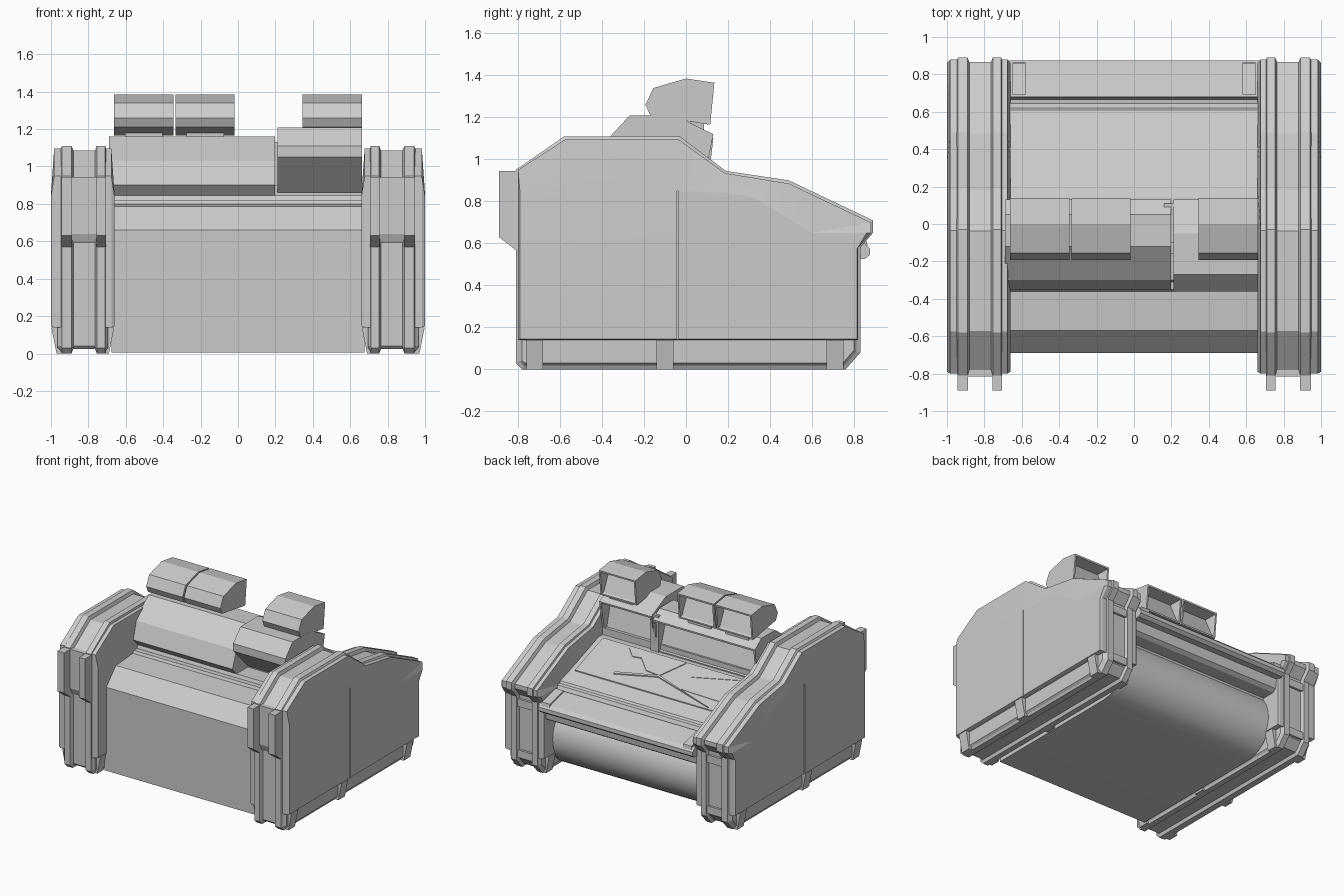
import bpy, bmesh, math
from mathutils import Vector

cube = bpy.data.objects.get("Cube")
if cube:
    bpy.data.objects.remove(cube)

grey = bpy.data.materials.new("light_grey")
grey.use_nodes = True
grey.diffuse_color = (0.6, 0.6, 0.6, 1)
grey.node_tree.nodes["Principled BSDF"].inputs["Base Color"].default_value = (0.6, 0.6, 0.6, 1)


def make(name, bm, mirror=False):
    bmesh.ops.recalc_face_normals(bm, faces=bm.faces)
    mesh = bpy.data.meshes.new(name)
    bm.to_mesh(mesh)
    bm.free()
    mesh.materials.append(grey)
    ob = bpy.data.objects.new(name, mesh)
    bpy.context.collection.objects.link(ob)
    if mirror:
        ob.modifiers.new("Mirror", 'MIRROR')
    return ob


def smooth(ob, degrees):
    bpy.context.view_layer.objects.active = ob
    ob.select_set(True)
    bpy.ops.object.shade_smooth_by_angle(angle=math.radians(degrees))
    ob.select_set(False)


def loft(bm, sections):
    """Join equal-length rings of points and cap both ends."""
    rings = [[bm.verts.new(p) for p in s] for s in sections]
    for a, b in zip(rings, rings[1:]):
        for i in range(len(a)):
            j = (i + 1) % len(a)
            bm.faces.new((a[i], a[j], b[j], b[i]))
    bm.faces.new(rings[0])
    bm.faces.new(rings[-1][::-1])


def ring(x, profile):
    return [(x, y, z) for y, z in profile]


def prism(bm, x0, x1, profile):
    loft(bm, [ring(x0, profile), ring(x1, profile)])


def box(bm, x0, x1, y0, y1, z0, z1):
    prism(bm, x0, x1, [(y0, z0), (y0, z1), (y1, z1), (y1, z0)])


def inset(profile, d):
    """Mitred inward offset of a clockwise (y, z) outline."""
    out = []
    n = len(profile)
    for i in range(n):
        p, a, b = (Vector(profile[k % n]) for k in (i, i - 1, i + 1))
        e, f = (p - a).normalized(), (b - p).normalized()
        n1, n2 = Vector((e.y, -e.x)), Vector((f.y, -f.x))
        m = n1 + n2
        out.append(tuple(p + m * (d / (1 + n1.dot(n2)))))
    return out


# Side cabinets: ribbed core
outline = [(-0.78, 0), (-0.81, 0.03), (-0.81, 0.95), (-0.58, 1.11), (-0.03, 1.11),
           (0.19, 0.945), (0.49, 0.9), (0.89, 0.71), (0.89, 0.65),
           (0.83, 0.58), (0.83, 0.08), (0.76, 0)]
steps = [(0.695, 0.03), (0.705, 0.018), (0.71, 0), (0.755, 0), (0.765, 0.025),
         (0.88, 0.025), (0.89, 0), (0.94, 0), (0.95, 0.018), (0.965, 0.03)]
bm = bmesh.new()
loft(bm, [ring(x, inset(outline, d)) for x, d in steps])
make("side_core", bm, True)

# Bulged cladding on both faces of each cabinet
edge = [(-0.8, 0.14), (-0.8, 0.95), (-0.575, 1.095), (-0.035, 1.095), (0.185, 0.935),
        (0.49, 0.885), (0.88, 0.7), (0.88, 0.65), (0.82, 0.58), (0.82, 0.14)]
bulge = [(-0.79, 0.145), (-0.79, 0.84), (-0.57, 0.85), (-0.04, 0.85), (0.18, 0.84),
         (0.32, 0.82), (0.6, 0.65), (0.86, 0.65), (0.815, 0.575), (0.815, 0.145)]
MID = 0.83
seam = bmesh.new()
box(seam, 0.992, 1.1, -0.044, -0.036, 0.14, 0.85)
cutter = make("seam_cutter", seam)
cutter.hide_render = True
cutter.hide_viewport = True
for s, label in ((1, "outer"), (-1, "inner")):
    bm = bmesh.new()
    loft(bm, [ring(MID + s * 0.115, edge), ring(MID + s * 0.153, edge),
              ring(MID + s * 0.17, bulge)])
    panel = make(label + "_side_panel", bm)
    smooth(panel, 6)
    if s > 0:
        cut = panel.modifiers.new("Seam", 'BOOLEAN')
        cut.operation = 'DIFFERENCE'
        cut.object = cutter
    panel.modifiers.new("Mirror", 'MIRROR')

# Wedge feet along the bottom edge
bm = bmesh.new()
for y in (-0.72, -0.1, 0.71):
    for s in (1, -1):
        foot = [(0.1, 0), (0.14, 0), (0.168, 0.14), (0.1, 0.14)]
        loft(bm, [[(MID + s * u, yy, z) for u, z in foot] for yy in (y - 0.04, y + 0.04)])
make("side_feet", bm, True)

# Raised blocks on the cabinet fronts and bars across the rear channel
bm = bmesh.new()
for x0, x1, y, drop in ((0.705, 0.757, -0.89, 0), (0.887, 0.945, -0.89, 0), (0.75, 0.89, -0.815, 0.02)):
    prism(bm, x0, x1, [(-0.78, 0.57 + drop), (y * 0.25 - 0.59, 0.57 + drop), (y, 0.63 + drop / 2),
                       (y, 0.945), (-0.78, 0.945)])
make("front_blocks", bm, True)
bm = bmesh.new()
for z in (0.1, 0.5):
    box(bm, 0.755, 0.895, 0.78, 0.822, z, z + 0.06)
make("rear_bars", bm, True)

# Central body with a rolled rear face
arc = [(0.46 + 0.25 * math.sin(t), 0.255 - 0.25 * math.cos(t))
       for t in (math.radians(a) for a in range(0, 131, 10))]
body = [(-0.69, 0.005), (-0.69, 0.66), (-0.57, 0.785), (-0.36, 0.8), (-0.35, 0.82),
        (-0.31, 0.82), (-0.3, 0.845), (0.14, 0.845), (0.61, 0.68), (0.62, 0.665),
        (0.645, 0.66), (0.665, 0.62), (0.665, 0.45)] + arc[::-1]
bm = bmesh.new()
prism(bm, -0.675, 0.675, body)
smooth(make("console_body", bm), 15)

# Wrist rest with a back lip and corner blocks
bm = bmesh.new()
rest = [(0.65, 0.43), (0.68, 0.645), (0.85, 0.6), (0.875, 0.575), (0.875, 0.545),
        (0.85, 0.525), (0.8, 0.525), (0.79, 0.45), (0.76, 0.43)]
prism(bm, -0.67, 0.67, rest)
make("wrist_rest", bm)
bm = bmesh.new()
prism(bm, 0.58, 0.65, [(0.69, 0.6), (0.69, 0.655), (0.86, 0.612), (0.87, 0.56)])
make("wrist_rest_corners", bm, True)


# Control surface: thin plates lying on the sloping desk
def desk_z(y):
    return 0.845 - (y - 0.14) * 0.165 / 0.47


def plate(name, points, lift):
    bm = bmesh.new()
    loft(bm, [[(x, y, desk_z(y) + lift - d) for x, y in points] for d in (0.009, 0)])
    make(name, bm)


plate("control_panel", [(-0.64, 0.145), (0.62, 0.145), (0.62, 0.49), (-0.64, 0.49)], 0.008)
plate("panel_ridge", [(-0.53, 0.48), (0, 0.33), (0.33, 0.41), (0.33, 0.43), (0, 0.345)], 0.016)
plate("panel_facet", [(-0.11, 0.16), (0.38, 0.165), (0.3, 0.235), (0.23, 0.225),
                      (0.12, 0.32), (0, 0.33)], 0.014)
plate("panel_left_facet", [(-0.61, 0.16), (-0.23, 0.165), (-0.23, 0.26)], 0.011)
plate("panel_upper_facet", [(-0.61, 0.28), (-0.23, 0.35), (-0.23, 0.39), (-0.61, 0.4)], 0.011)


# Display housings with recessed screens that lean back at the top
def display(name, x0, x1, profile, frame, lean):
    bm = bmesh.new()
    prism(bm, x0, x1, profile)
    bmesh.ops.recalc_face_normals(bm, faces=bm.faces)
    bm.normal_update()
    screen = max(bm.faces, key=lambda f: f.normal.y)
    bmesh.ops.inset_individual(bm, faces=[screen], thickness=frame, depth=0)
    bmesh.ops.inset_individual(bm, faces=[screen], thickness=0.01, depth=-0.015)
    low = min(v.co.z for v in screen.verts)
    for v in screen.verts:
        v.co.y -= lean * (v.co.z - low)
    make(name, bm)


display("wide_display", -0.69, 0.197,
        [(-0.3, 0.845), (-0.35, 0.9), (-0.3, 1.03), (-0.12, 1.16), (0.05, 1.16),
         (0.13, 1.1), (0.1, 0.84)], 0.02, 0.45)
display("side_display", 0.21, 0.663,
        [(-0.17, 0.86), (-0.36, 1.05), (-0.36, 1.11), (-0.27, 1.208), (-0.05, 1.208),
         (0.13, 1.12), (0.08, 0.86)], 0.02, 0.45)
small = [(-0.17, 1.21), (-0.193, 1.26), (-0.155, 1.34), (0, 1.385), (0.135, 1.365), (0.115, 1.165)]
for name, x0, x1 in (("right_monitor", -0.662, -0.346), ("middle_monitor", -0.334, -0.018),
                     ("left_monitor", 0.346, 0.662)):
    display(name, x0, x1, small, 0.018, 0.55)

# Mounts between the displays and the plinth below them
bm = bmesh.new()
for x in (-0.504, -0.176, 0.504):
    box(bm, x - 0.1, x + 0.1, 0.02, 0.085, 1.12, 1.185)
box(bm, 0.16, 0.23, -0.1, 0.11, 0.84, 1.13)
box(bm, -0.67, 0.67, -0.16, 0.09, 0.8, 0.9)
make("display_mounts", bm)
